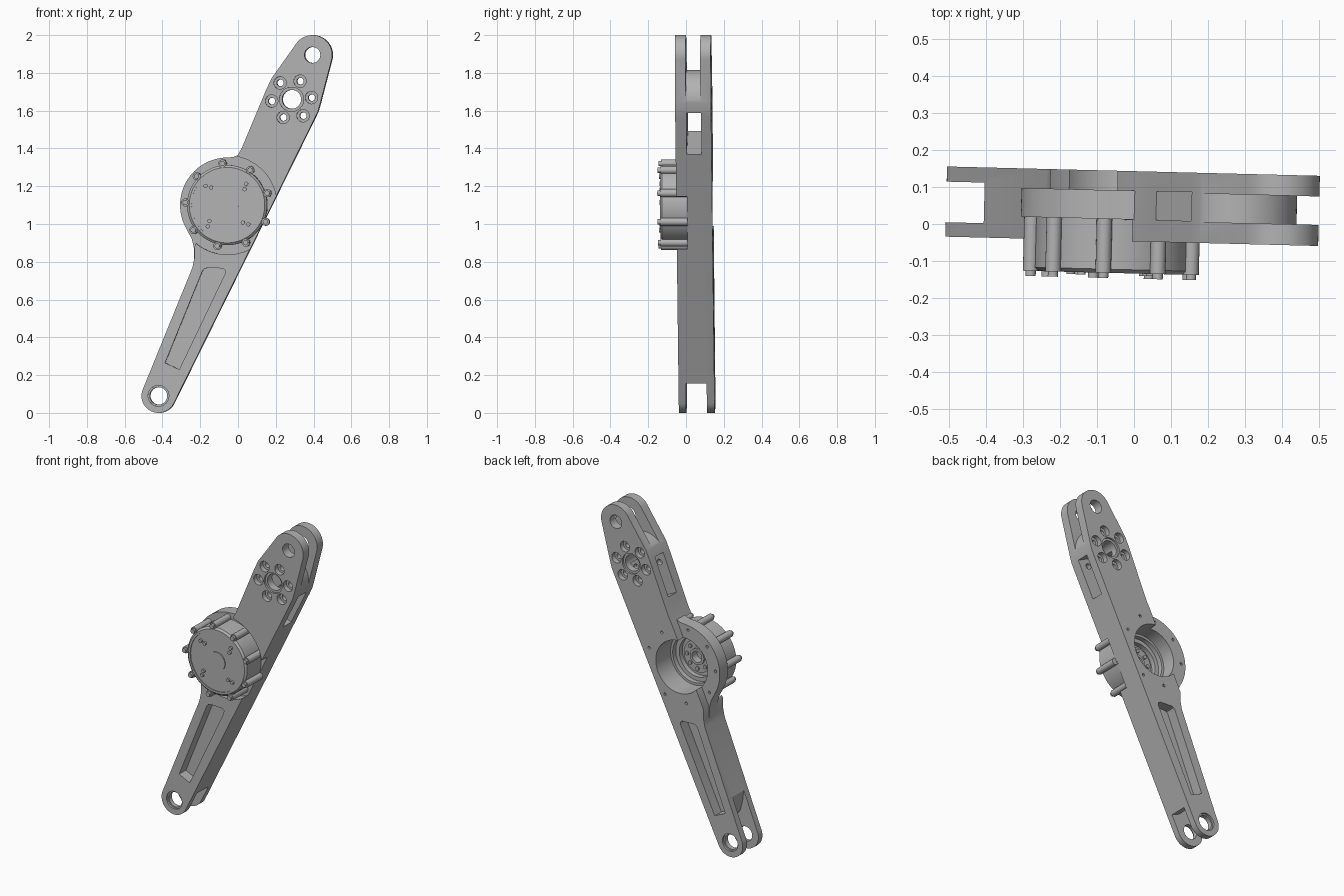
import bpy, bmesh, math
from mathutils import Matrix, Vector

cube = bpy.data.objects.get("Cube")
if cube:
    bpy.data.objects.remove(cube, do_unlink=True)

grey = bpy.data.materials.new("machined_grey")
grey.use_nodes = True
colour = (0.45, 0.45, 0.45, 1)
grey.diffuse_color = colour
grey.node_tree.nodes["Principled BSDF"].inputs["Base Color"].default_value = colour

FRONT, BACK = -0.047, 0.143
MOTOR = Vector((-0.055, 1.1))
BOSS = Vector((0.285, 1.66))
LOW_PIN = Vector((-0.42, 0.09))
TOP_PIN = Vector((0.395, 1.895))
ALONG = Vector((0.445, 0.896))
ACROSS = Vector((0.896, -0.445))
parts = []


def polar(c, r, deg):
    a = math.radians(deg)
    return (c[0] + r * math.cos(a), c[1] + r * math.sin(a))


def arc(c, r, a0, a1, n=24):
    return [polar(c, r, a0 + (a1 - a0) * i / n) for i in range(n + 1)]


def finish(name, bm):
    bmesh.ops.recalc_face_normals(bm, faces=bm.faces)
    me = bpy.data.meshes.new(name)
    bm.to_mesh(me)
    bm.free()
    me.materials.append(grey)
    ob = bpy.data.objects.new(name, me)
    bpy.context.scene.collection.objects.link(ob)
    return ob


def prism(name, pts, y0, y1):
    """Outline in x and z, extruded along y."""
    bm = bmesh.new()
    face = bm.faces.new([bm.verts.new((x, y0, z)) for x, z in pts])
    new = bmesh.ops.extrude_face_region(bm, geom=[face])["geom"]
    bmesh.ops.translate(bm, vec=(0, y1 - y0, 0),
                        verts=[v for v in new if isinstance(v, bmesh.types.BMVert)])
    return finish(name, bm)


def disc(name, c, r, y0, y1, n=32):
    return prism(name, arc(c, r, 0, 360, n)[:-1], y0, y1)


def lathe(name, c, profile, n=72):
    """Profile of radius and y, spun round the y axis through c."""
    bm = bmesh.new()
    vs = [bm.verts.new((c[0] + r, y, c[1])) for r, y in profile]
    es = [bm.edges.new(pair) for pair in zip(vs, vs[1:])]
    bmesh.ops.spin(bm, geom=vs + es, cent=(c[0], 0, c[1]), axis=(0, 1, 0),
                   angle=math.tau, steps=n)
    bmesh.ops.remove_doubles(bm, verts=bm.verts, dist=0.0001)
    return finish(name, bm)


def combine(ob, steps):
    """Apply booleans in order, then drop the helpers."""
    for op, tool in steps:
        tool.hide_render = True
        m = ob.modifiers.new(tool.name, 'BOOLEAN')
        m.operation, m.solver, m.object = op, 'EXACT', tool
    dg = bpy.context.evaluated_depsgraph_get()
    me = bpy.data.meshes.new_from_object(ob.evaluated_get(dg))
    ob.modifiers.clear()
    ob.data = me
    for _, tool in steps:
        bpy.data.objects.remove(tool, do_unlink=True)


# Main arm with rounded ends
outline = (arc(LOW_PIN, 0.09, 158, 334)
           + [(0.405, 1.555), (0.424, 1.595), (0.437, 1.64)]
           + arc(TOP_PIN, 0.105, -14, 150)
           + [(0.178, 1.77), (0.15, 1.71), (0.02, 1.4), (0, 1.365),
              (-0.23, 0.88), (-0.23, 0.82), (-0.24, 0.77)])
arm = prism("arm", outline, FRONT, BACK)
parts.append(arm)
steps = []


def cut(tool):
    steps.append(('DIFFERENCE', tool))


# Motor seat, side flange and open back pocket
cut(disc("seat_cut", MOTOR, 0.262, -0.2, 0.01, 72))
flange = ([(0.03, 1.39), (0, 1.365), (-0.025, 1.355)] + arc(MOTOR, 0.252, 90, 208, 40)
          + [(-0.245, 0.92), (-0.233, 0.87), (-0.233, 0.8), (-0.1, 0.86), (0.03, 1.2)])
steps.append(('UNION', prism("flange", flange, 0.012, 0.09)))
cut(disc("pocket_cut", MOTOR, 0.165, -0.2, 0.3, 72))

# Lower fork slot
cut(prism("low_slot", [(-0.2, -0.1), (-0.2, 0.155), (-0.285, 0.155), (-0.34, 0.18),
                       (-0.38, 0.225), (-0.398, 0.29), (-0.405, 0.36),
                       (-0.6, 0.4), (-0.6, -0.1)], -0.008, 0.102))


def along(a, b):
    return tuple(BOSS + ACROSS * a + ALONG * b)


# Upper fork slot round the boss, and the side window below it
cut(prism("top_slot", arc(BOSS, 0.155, -15, 143)
          + [along(-0.4, 0.09), along(-0.4, 0.6), along(0.4, 0.6), along(0.4, 0.03)],
          0.01, 0.087))
cut(prism("window", [along(-0.4, -0.005), along(0.4, -0.005),
                     along(0.4, -0.25), along(-0.4, -0.25)], 0.012, 0.09))

# Pin holes with chamfer-like counterbores on both faces
for pin, r in ((LOW_PIN, 0.046), (TOP_PIN, 0.042), (BOSS, 0.05)):
    cut(disc("hole", pin, r, -0.3, 0.3, 40))
for pin, r in ((LOW_PIN, 0.055), (BOSS, 0.064)):
    cut(disc("rim", pin, r, -0.3, FRONT + 0.012, 40))
    cut(disc("rim", pin, r, BACK - 0.012, 0.3, 40))

# Ring of six counterbored bolt holes
for i in range(6):
    p = polar(BOSS, 0.106, 5 + 60 * i)
    cut(disc("bolt_hole", p, 0.018, -0.3, 0.3, 20))
    cut(disc("bolt_rim", p, 0.033, -0.3, FRONT + 0.03, 24))
    cut(disc("bolt_rim", p, 0.033, BACK - 0.03, 0.3, 24))

# Long weight-saving pockets on both faces
pocket = [(-0.385, 0.265), (-0.31, 0.23), (-0.068, 0.735), (-0.066, 0.753), (-0.078, 0.765),
          (-0.16, 0.768), (-0.178, 0.763), (-0.188, 0.75)]
cut(prism("front_pocket", pocket, -0.3, FRONT + 0.065))
cut(prism("back_pocket", pocket, BACK - 0.065, 0.3))

# Small screw holes in the back round the motor
for i in range(9):
    cut(disc("screw_hole", polar(MOTOR, 0.222, 96.5 + 40 * i), 0.009, 0.06, 0.3, 12))
combine(arm, steps)

# Motor housing, hollow from the back, with the rotor inside
housing = [(0, -0.134), (0.06, -0.134), (0.06, -0.129), (0.187, -0.129), (0.187, -0.134),
           (0.2, -0.134), (0.212, -0.124), (0.212, 0.02), (0.165, 0.02), (0.165, 0),
           (0.15, 0), (0.15, -0.03), (0.125, -0.03), (0.125, -0.06), (0.1, -0.06),
           (0.1, -0.04), (0.05, -0.04), (0.05, -0.03), (0.035, -0.03), (0.035, -0.08), (0, -0.08)]
parts.append(lathe("motor_housing", MOTOR, housing))

# Lugs and screws round the housing
for i in range(9):
    p = polar(MOTOR, 0.222, 96.5 + 40 * i)
    parts.append(disc("housing_lug", p, 0.021, -0.134, 0.012, 20))
    parts.append(disc("lug_screw", p, 0.014, -0.148, -0.13, 16))

# Pairs of small screws on the motor face
for i in range(4):
    for r, a in ((0.125, 42), (0.152, 48)):
        parts.append(disc("face_screw", polar(MOTOR, r, a + 90 * i), 0.011, -0.14, -0.125, 14))

# Rotor bolts seen through the back
for i in range(8):
    parts.append(disc("rotor_bolt", polar(MOTOR, 0.075, 45 * i), 0.012, -0.045, -0.032, 14))

# Slight turn about the vertical, then smooth the round surfaces
for ob in bpy.context.selected_objects:
    ob.select_set(False)
for ob in parts:
    ob.data.transform(Matrix.Rotation(-0.025, 4, 'Z'))
    ob.select_set(True)
bpy.context.view_layer.objects.active = arm
bpy.ops.object.shade_smooth_by_angle(angle=math.radians(30))
